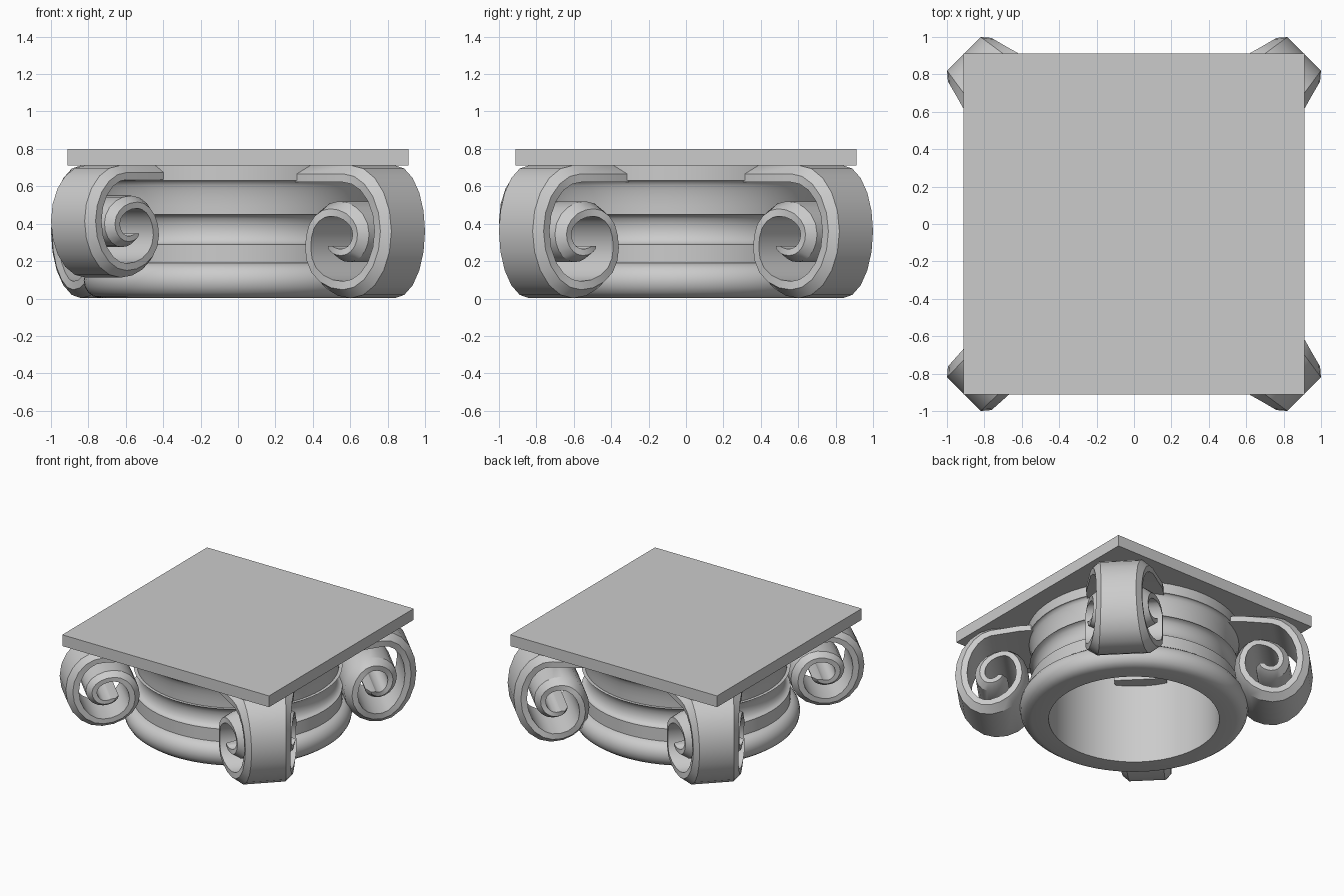
import bpy, math
from mathutils import Vector

if "Cube" in bpy.data.objects:
    bpy.data.objects.remove(bpy.data.objects["Cube"])


def make(name, verts, faces):
    me = bpy.data.meshes.new(name)
    me.from_pydata(verts, [], faces)
    ob = bpy.data.objects.new(name, me)
    bpy.context.collection.objects.link(ob)
    bpy.ops.object.select_all(action='DESELECT')
    ob.select_set(True)
    bpy.context.view_layer.objects.active = ob
    bpy.ops.object.mode_set(mode='EDIT')
    bpy.ops.mesh.select_all(action='SELECT')
    bpy.ops.mesh.normals_make_consistent(inside=False)
    bpy.ops.object.mode_set(mode='OBJECT')
    bpy.ops.object.shade_smooth_by_angle(angle=math.radians(32))
    return ob


def arc(cr, cz, rr, rz, a0, a1, n=8):
    return [(cr + rr * math.cos(math.radians(a0 + (a1 - a0) * i / n)),
             cz + rz * math.sin(math.radians(a0 + (a1 - a0) * i / n))) for i in range(n + 1)]


# Square top slab
bpy.ops.mesh.primitive_cube_add(size=1, location=(0, 0, 0.755))
slab = bpy.context.object
slab.name = "top_slab"
slab.scale = (1.824, 1.824, 0.09)

# Hollow moulded ring: torus, fillet, scotia, upper cove, top band
profile = [(0.617, 0.004)]
profile += arc(0.74, 0.097, 0.085, 0.093, -90, 90)
profile += [(0.755, 0.19), (0.755, 0.29)]
profile += arc(0.755, 0.37, 0.05, 0.08, 270, 90)
profile += arc(0.77, 0.45, 0.04, 0.18, 180, 90, 6)
profile += [(0.775, 0.63), (0.775, 0.712), (0.617, 0.712)]
N, M = 72, len(profile)
verts = [(r * math.cos(2 * math.pi * i / N), r * math.sin(2 * math.pi * i / N), z)
         for i in range(N) for r, z in profile]
faces = [(i * M + j, (i + 1) % N * M + j, (i + 1) % N * M + (j + 1) % M, i * M + (j + 1) % M)
         for i in range(N) for j in range(M)]
make("moulded_ring", verts, faces)


# Spiral path in the diagonal plane: elliptical quarters between its extremes
def spiral():
    ext = [(1.02, 0.712), (1.287, 0.36), (1.02, 0.002), (0.745, 0.27),
           (0.94, 0.52), (1.14, 0.345), (1.01, 0.195), (0.90, 0.28)]
    pts = [(0.52, 0.712, 0, -1), (0.80, 0.712, 0, -1)]
    for q in range(len(ext) - 1):
        (d0, z0), (d1, z1) = ext[q], ext[q + 1]
        cd, cz = (d0, z1) if q % 2 == 0 else (d1, z0)
        steps = 5
        for i in range(steps + (q == len(ext) - 2)):
            a = math.pi / 2 * i / steps
            c, s = math.cos(a), math.sin(a)
            d = cd + (d0 - cd) * c + (d1 - cd) * s
            z = cz + (z0 - cz) * c + (z1 - cz) * s
            td = -(d0 - cd) * s + (d1 - cd) * c
            tz = -(z0 - cz) * s + (z1 - cz) * c
            L = math.hypot(td, tz)
            pts.append((d, z, tz / L, -td / L))
    return pts


# Chamfered ribbon swept along the spiral, wider away from the corner
def volute(name, sx, sy, zs=1.0, narrow=False):
    e = Vector((sx, sy, 0)).normalized()
    t = Vector((-e.y, e.x, 0))
    verts, faces = [], []
    pts = spiral()
    for k, (d, z, nd, nz) in enumerate(pts):
        grow = min(1.0, (1.287 - d) / 0.5)
        to = 0.127 + (0.01 if narrow else 0.075) * grow
        ti = 0.165 + (0.025 if narrow else 0.115) * grow
        th = 0.09 - 0.025 * max(0, k - 12) / (len(pts) - 13)
        for off, w in ((0, -to), (0, to), (0.5, ti), (1, ti), (1, -ti), (0.5, -ti)):
            p = e * (d + nd * th * off) + t * w
            p.z = 0.712 - (0.712 - z - nz * th * off) * zs
            verts.append(p)
        if k:
            b = k * 6
            faces += [(b - 6 + j, b - 6 + (j + 1) % 6, b + (j + 1) % 6, b + j) for j in range(6)]
    faces += [tuple(range(6)), tuple(range(len(verts) - 6, len(verts)))]
    make(name, verts, faces)


volute("volute_front_right", 1, -1)
volute("volute_back_right", 1, 1)
volute("volute_back_left", -1, 1)
volute("volute_front_left", -1, -1, 0.845, True)
